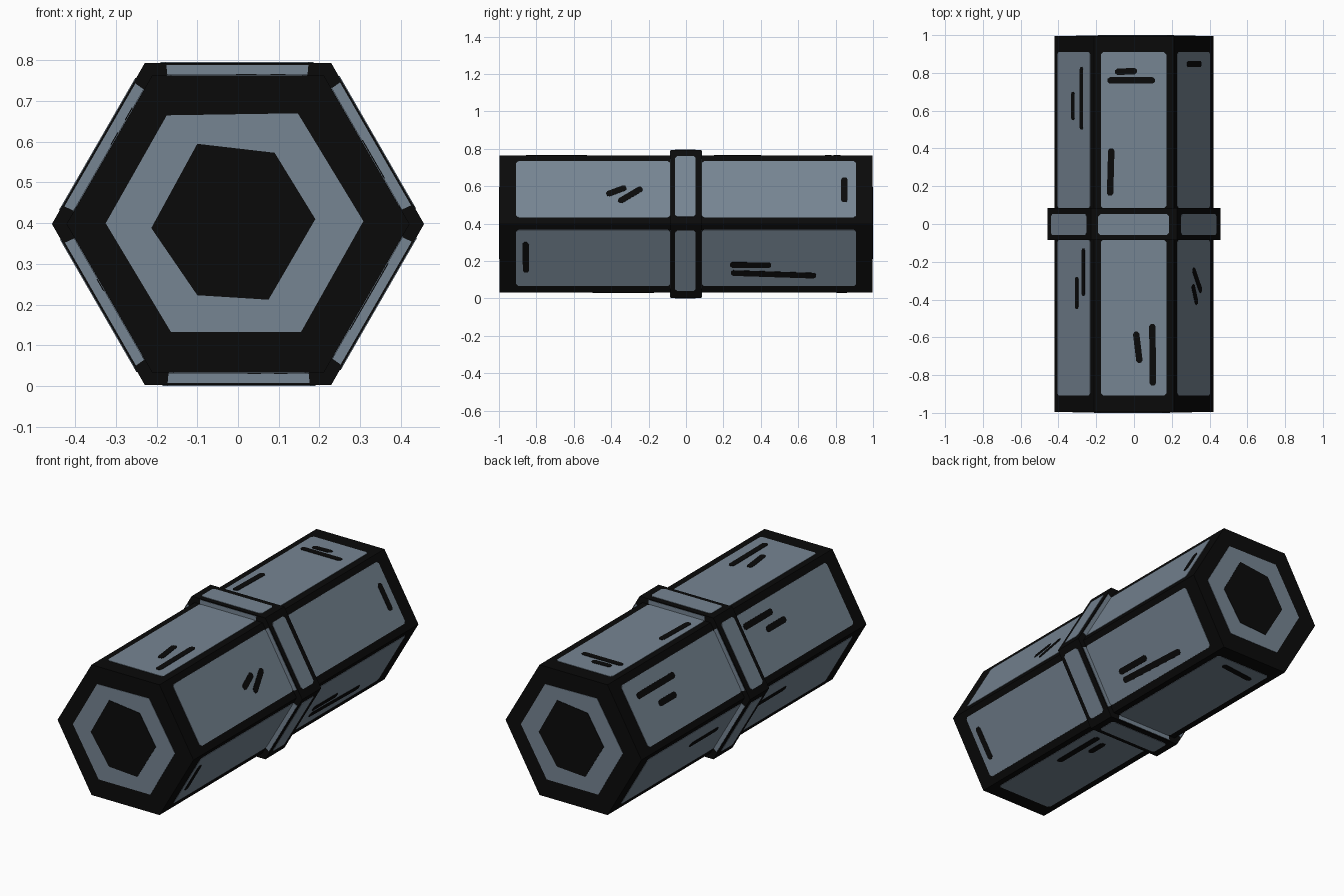
import bpy, bmesh, math
from mathutils import Vector

if "Cube" in bpy.data.objects:
    bpy.data.objects.remove(bpy.data.objects["Cube"])

ZC = 0.398                       # height of the axis
R_BODY, HALF = 0.365, 0.996      # apothem and half length of the body
R_BAND, BAND = 0.396, 0.084      # apothem and half length of the centre band


def material(name, col):
    m = bpy.data.materials.new(name)
    m.diffuse_color = (*col, 1)
    m.use_nodes = True
    m.node_tree.nodes["Principled BSDF"].inputs["Base Color"].default_value = m.diffuse_color
    return m


BLACK = material("black trim", (0.003, 0.003, 0.003))
STEEL = material("steel blue", (0.180, 0.232, 0.288))


def finish(name, bm, mat):
    bmesh.ops.recalc_face_normals(bm, faces=bm.faces)
    me = bpy.data.meshes.new(name)
    bm.to_mesh(me)
    bm.free()
    me.materials.append(mat)
    ob = bpy.data.objects.new(name, me)
    bpy.context.collection.objects.link(ob)
    return ob


def plate(bm, pts, normal, h):
    """Thin solid: outline pts pushed out by h along normal."""
    low = [bm.verts.new(p) for p in pts]
    top = [bm.verts.new(p + normal * h) for p in pts]
    bm.faces.new(low[::-1])
    bm.faces.new(top)
    n = len(pts)
    for i in range(n):
        j = (i + 1) % n
        bm.faces.new((low[i], low[j], top[j], top[i]))


def side(deg):
    """Normal and across-direction of one hexagon side."""
    a = math.radians(deg)
    return (Vector((math.cos(a), 0, math.sin(a))),
            Vector((math.sin(a), 0, -math.cos(a))))


def on_side(deg, r, uv):
    n, t = side(deg)
    return [Vector((0, v, ZC)) + n * r + t * u for u, v in uv]


def soft_rect(u0, u1, v0, v1, c=0.012):
    return [(u0 + c, v0), (u1 - c, v0), (u1, v0 + c), (u1, v1 - c),
            (u1 - c, v1), (u0 + c, v1), (u0, v1 - c), (u0, v0 + c)]


def stroke(u0, v0, u1, v1, w=0.017):
    """Blunt-ended line outline from one point to another."""
    a, b = Vector((u0, v0)), Vector((u1, v1))
    d = (b - a).normalized()
    p = Vector((-d.y, d.x)) * w
    e = d * w * 0.7
    q = p * 0.5
    return [a + q, a + e + p, b - e + p, b + q, b - q, b - e - p, a + e - p, a - q]


def hex_prism(name, apothem, half):
    bm = bmesh.new()
    r = apothem / math.cos(math.pi / 6)
    pts = [Vector((r * math.cos(k * math.pi / 3), -half,
                   ZC + r * math.sin(k * math.pi / 3))) for k in range(6)]
    plate(bm, pts, Vector((0, 1, 0)), 2 * half)
    finish(name, bm, BLACK)


SIDES = range(30, 390, 60)

# Body and centre band
hex_prism("body", R_BODY, HALF)
hex_prism("centre_band", R_BAND, BAND)

# Side panels, two on each side of the body
bm = bmesh.new()
for s in SIDES:
    for v0, v1 in ((-0.908, -BAND), (BAND, 0.91)):
        plate(bm, on_side(s, R_BODY, soft_rect(-0.176, 0.171, v0, v1)), side(s)[0], 0.002)
finish("body_panels", bm, STEEL)

# Panels on the band: outer faces and the thin strips on its front and back walls
bm = bmesh.new()
for s in SIDES:
    n, t = side(s)
    plate(bm, on_side(s, R_BAND, soft_rect(-0.19, 0.185, -0.058, 0.052)), n, 0.002)
    for d in (-1, 1):
        o = Vector((0, d * BAND, ZC))
        pts = [o + n * r + t * u for r, u in
               ((0.36, -0.173), (0.36, 0.17), (0.391, 0.173), (0.391, -0.176))]
        plate(bm, pts, Vector((0, d, 0)), 0.002)
finish("band_panels", bm, STEEL)

# End caps: steel hexagon with an uneven black hexagon in the middle
OUTER = [(-0.175, 0.665), (0.147, 0.67), (0.308, 0.405),
         (0.155, 0.133), (-0.165, 0.133), (-0.325, 0.40)]
INNER = [(-0.1, 0.595), (0.09, 0.573), (0.19, 0.41),
         (0.075, 0.212), (-0.1, 0.223), (-0.213, 0.388)]
for name, outline, h, mat in (("end_panels", OUTER, 0.002, STEEL),
                              ("end_centres", INNER, 0.004, BLACK)):
    bm = bmesh.new()
    for d in (-1, 1):
        plate(bm, [Vector((-d * x, d * HALF, z)) for x, z in outline], Vector((0, d, 0)), h)
    finish(name, bm, mat)

# Scratch marks per side: (across, along) start and end
MARKS = {
    90: [(-0.14, 0.76, 0.11, 0.76), (-0.1, 0.805, 0.015, 0.81), (-0.12, 0.4, -0.127, 0.15),
         (0.01, -0.57, 0.03, -0.735), (0.097, -0.53, 0.1, -0.855)],
    30: [(0.03, -0.425, -0.015, -0.32), (0.075, -0.36, -0.01, -0.235),
         (-0.075, 0.847, 0.077, 0.847)],
    330: [(-0.1, -0.858, 0.087, -0.855), (0.04, 0.235, 0.043, 0.455),
          (0.09, 0.24, 0.107, 0.695)],
    150: [(0.08, 0.5, 0.08, 0.83), (-0.01, 0.55, -0.01, 0.7),
          (0.1, -0.38, 0.1, -0.13), (0.03, -0.45, 0.03, -0.28)],
    270: [(-0.09, 0.845, 0.12, 0.82), (-0.105, -0.5, -0.105, -0.17),
          (-0.04, -0.32, -0.04, -0.2)],
    210: [(0.04, 0.2, 0.04, 0.45), (0.04, -0.4, 0.04, -0.12)],
}
bm = bmesh.new()
for s, marks in MARKS.items():
    for m in marks:
        plate(bm, on_side(s, R_BODY, stroke(*m)), side(s)[0], 0.004)
finish("scratch_marks", bm, BLACK)
